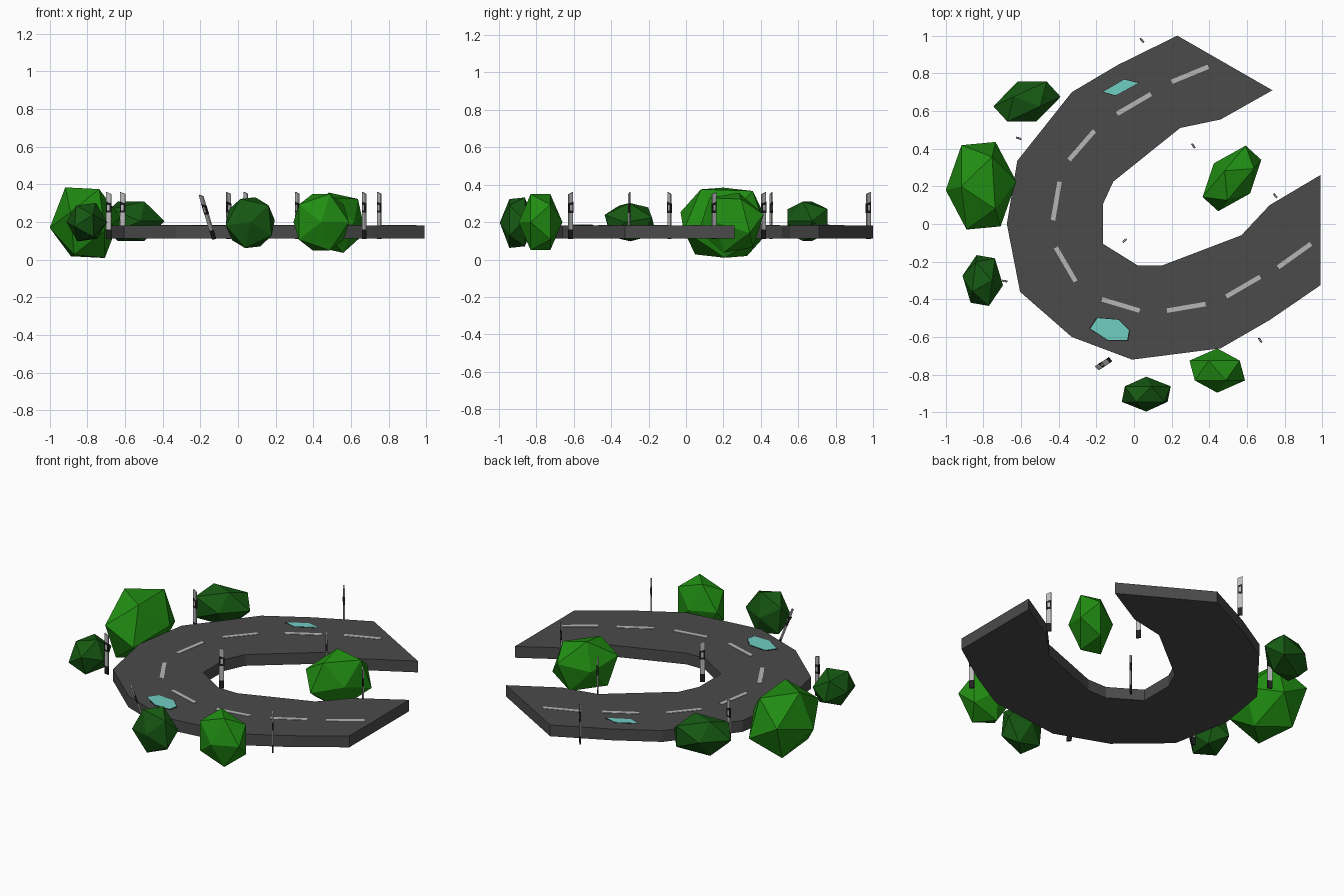
import bpy, bmesh
from math import radians
from mathutils import Matrix, Vector, Euler

if "Cube" in bpy.data.objects:
    bpy.data.objects.remove(bpy.data.objects["Cube"])

ROAD_BOTTOM, ROAD_TOP = 0.113, 0.183


def material(name, rgb):
    m = bpy.data.materials.new(name)
    m.diffuse_color = (*rgb, 1)
    m.use_nodes = True
    m.node_tree.nodes["Principled BSDF"].inputs["Base Color"].default_value = m.diffuse_color
    return m


ASPHALT = material("asphalt", (0.07, 0.07, 0.07))
PAINT = material("road_paint", (0.47, 0.47, 0.47))
WATER = material("water", (0.16, 0.62, 0.55))
LIGHT_GREEN = material("light_green", (0.015, 0.27, 0.006))
DARK_GREEN = material("dark_green", (0.008, 0.10, 0.006))
WHITE = material("post_white", (0.5, 0.5, 0.5))
BLACK = material("post_black", (0.015, 0.015, 0.015))


def finish(name, bm, *mats):
    bmesh.ops.recalc_face_normals(bm, faces=bm.faces)
    me = bpy.data.meshes.new(name)
    bm.to_mesh(me)
    bm.free()
    for m in mats:
        me.materials.append(m)
    ob = bpy.data.objects.new(name, me)
    bpy.context.collection.objects.link(ob)
    return ob


def prism(name, outline, z0, z1, mat):
    bm = bmesh.new()
    face = bm.faces.new([bm.verts.new((x, y, z0)) for x, y in outline])
    top = bmesh.ops.extrude_face_region(bm, geom=[face], use_keep_orig=True)["geom"]
    for v in top:
        if isinstance(v, bmesh.types.BMVert):
            v.co.z = z1
    return finish(name, bm, mat)


# Curved road: a strip of cross-sections from outer to inner kerb
outer = [(0.23, 1.0), (-0.085, 0.845), (-0.33, 0.70), (-0.62, 0.335), (-0.675, 0),
         (-0.605, -0.36), (-0.33, -0.60), (-0.01, -0.72), (0.46, -0.66), (0.72, -0.51), (0.99, -0.325)]
inner = [(0.735, 0.71), (0.46, 0.555), (0.245, 0.51), (-0.11, 0.225), (-0.165, 0.105),
         (-0.165, -0.105), (0.02, -0.22), (0.15, -0.22), (0.57, -0.06), (0.72, 0.10), (0.99, 0.26)]
bm = bmesh.new()
rings = [[bm.verts.new((*p, z)) for p, z in
          ((o, ROAD_BOTTOM), (o, ROAD_TOP), (i, ROAD_TOP), (i, ROAD_BOTTOM))]
         for o, i in zip(outer, inner)]
for a, b in zip(rings, rings[1:]):
    for k in range(4):
        bm.faces.new((a[k], a[(k + 1) % 4], b[(k + 1) % 4], b[k]))
bm.faces.new(rings[0])
bm.faces.new(rings[-1])
finish("road", bm, ASPHALT)

# Centre line dashes
dashes = [(0.20, 0.755, 0.395, 0.835), (-0.09, 0.585, 0.09, 0.69), (-0.345, 0.34, -0.21, 0.495),
          (-0.43, 0.02, -0.395, 0.225), (-0.415, -0.125, -0.31, -0.305), (-0.17, -0.40, 0.03, -0.46),
          (0.175, -0.46, 0.38, -0.425), (0.49, -0.385, 0.67, -0.28), (0.765, -0.23, 0.94, -0.105)]
for n, (x0, y0, x1, y1) in enumerate(dashes):
    a, b = Vector((x0, y0)), Vector((x1, y1))
    side = (b - a).orthogonal().normalized() * 0.012
    prism(f"lane_dash_{n + 1}", [a - side, b - side, b + side, a + side],
          ROAD_TOP - 0.002, ROAD_TOP + 0.002, PAINT)

# Puddles with a thin dark rim
puddles = [[(-0.17, 0.70), (-0.05, 0.77), (0.03, 0.75), (-0.10, 0.68)],
           [(-0.20, -0.495), (-0.08, -0.505), (-0.02, -0.565), (-0.03, -0.62), (-0.14, -0.62), (-0.24, -0.555)]]
for n, pts in enumerate(puddles):
    c = sum((Vector(p) for p in pts), Vector((0, 0))) / len(pts)
    prism(f"puddle_rim_{n + 1}", pts, ROAD_TOP - 0.002, ROAD_TOP + 0.001, BLACK)
    prism(f"puddle_{n + 1}", [c + (Vector(p) - c) * 0.93 for p in pts],
          ROAD_TOP - 0.002, ROAD_TOP + 0.003, WATER)


# Bushes: tilted icosahedra stretched to size, then turned
def bush(name, centre, size, tilt, yaw, mat):
    bm = bmesh.new()
    bmesh.ops.create_icosphere(bm, subdivisions=1, radius=1,
                               matrix=Euler([radians(t) for t in tilt]).to_matrix().to_4x4())
    turn = Matrix.Rotation(radians(yaw), 3, 'Z')
    half = [max(abs(v.co[k]) for v in bm.verts) for k in range(3)]
    for v in bm.verts:
        v.co = turn @ Vector([v.co[k] / half[k] * size[k] / 2 for k in range(3)]) + Vector(centre)
    finish(name, bm, mat)


bush("large_bush", (-0.812, 0.203, 0.197), (0.375, 0.465, 0.375), (35, 15, 20), 0, LIGHT_GREEN)
bush("back_bush", (-0.568, 0.65, 0.205), (0.345, 0.235, 0.21), (90, 0, 0), 25, DARK_GREEN)
bush("left_bush", (-0.803, -0.30, 0.20), (0.215, 0.27, 0.205), (70, 10, 15), 0, DARK_GREEN)
bush("front_bush", (0.065, -0.903, 0.197), (0.26, 0.185, 0.27), (90, 30, 0), 0, DARK_GREEN)
bush("right_front_bush", (0.442, -0.778, 0.20), (0.295, 0.235, 0.30), (90, 0, 0), 0, LIGHT_GREEN)
bush("inner_bush", (0.52, 0.242, 0.197), (0.36, 0.25, 0.32), (90, 20, 0), 50, LIGHT_GREEN)


# Marker posts: slanted-top board, dark foot, dark band and small reflector
def post(name, base, yaw, lean=None):
    bm = bmesh.new()
    w, t = 0.014, 0.004

    def board(x, z0, za, zb, y, mat):
        lo = [bm.verts.new((sx * x, sy * y, z)) for sy in (-1, 1)
              for sx, z in ((-1, z0), (1, z0), (1, zb), (-1, za))]
        f, b = lo[:4], lo[4:]
        faces = [bm.faces.new(f), bm.faces.new(b)]
        faces += [bm.faces.new((f[k], f[(k + 1) % 4], b[(k + 1) % 4], b[k])) for k in range(4)]
        for q in faces:
            q.material_index = mat

    board(w, 0.05, 0.25, 0.24, t, 0)
    board(w, 0.0, 0.05, 0.05, t, 1)
    board(w + 0.0005, 0.14, 0.20, 0.19, t + 0.0008, 1)
    board(w * 0.5, 0.152, 0.182, 0.182, t + 0.0016, 0)
    ob = finish(name, bm, WHITE, BLACK)
    rot = Matrix.Rotation(radians(yaw), 4, 'Z')
    if lean:
        rot = Vector((0, 0, 1)).rotation_difference(Vector(lean)).to_matrix().to_4x4() @ rot
    ob.matrix_world = Matrix.Translation((*base, 0.11)) @ rot


posts = [(0.042, 0.975, -50), (-0.612, 0.455, -20), (0.315, 0.415, -55), (0.75, 0.15, -50),
         (-0.05, -0.088, 38), (-0.687, -0.303, -10), (0.67, -0.617, -55)]
for n, (x, y, yaw) in enumerate(posts):
    post(f"marker_post_{n + 1}", (x, y), yaw)
post("leaning_post", (-0.127, -0.72), -50, (-0.07, -0.045, 0.235))
